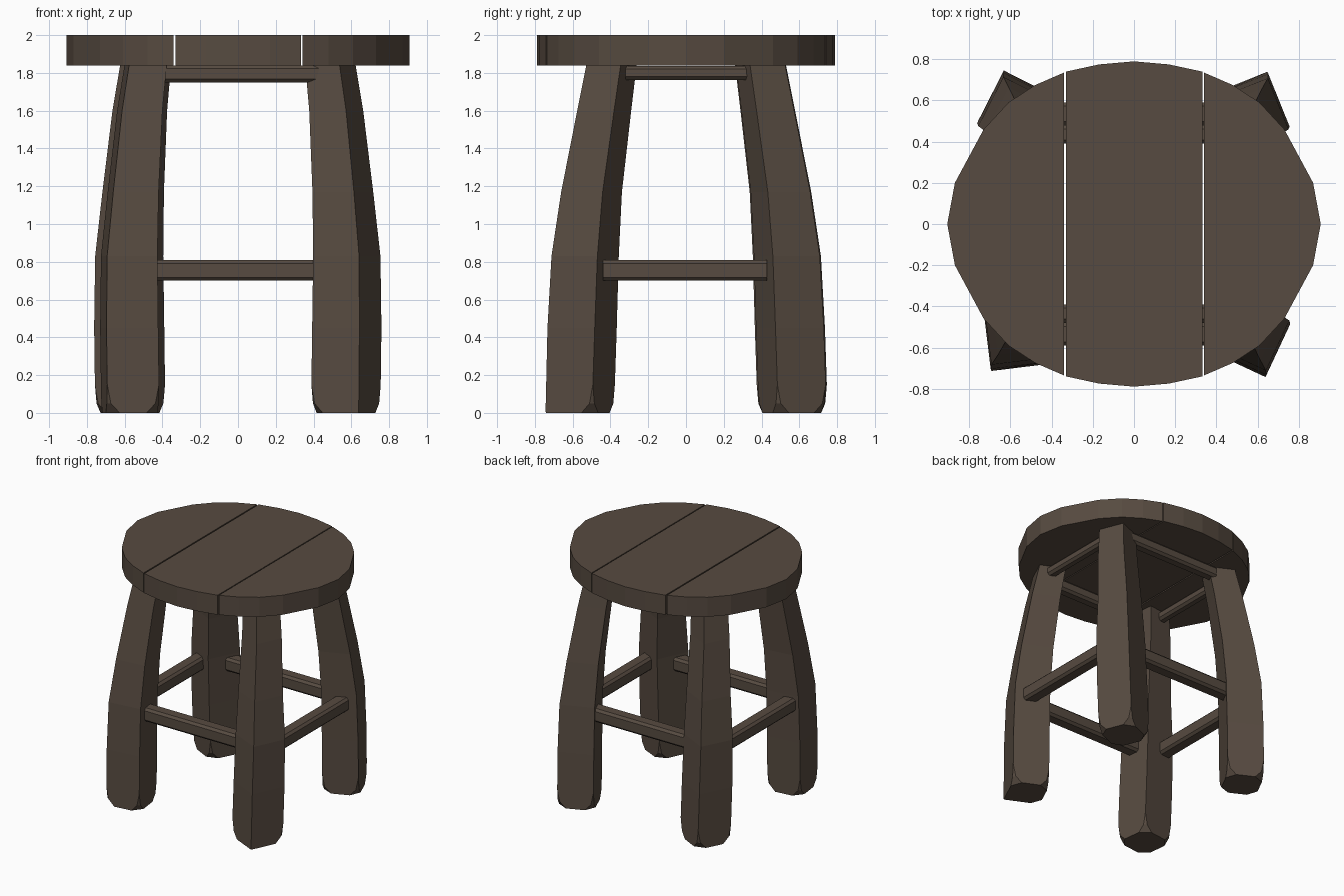
import bpy, bmesh, math
from mathutils import Vector

if "Cube" in bpy.data.objects:
    bpy.data.objects.remove(bpy.data.objects["Cube"])

wood = bpy.data.materials.new("dark brown wood")
wood.diffuse_color = (0.095, 0.070, 0.052, 1)
wood.use_nodes = True
wood.node_tree.nodes["Principled BSDF"].inputs["Base Color"].default_value = wood.diffuse_color


def finish(name, bm):
    bmesh.ops.recalc_face_normals(bm, faces=bm.faces)
    me = bpy.data.meshes.new(name)
    bm.to_mesh(me)
    bm.free()
    me.materials.append(wood)
    ob = bpy.data.objects.new(name, me)
    bpy.context.collection.objects.link(ob)
    return ob


def prism(name, pts, direction):
    bm = bmesh.new()
    a = [bm.verts.new(p) for p in pts]
    b = [bm.verts.new(Vector(p) + Vector(direction)) for p in pts]
    bm.faces.new(a)
    bm.faces.new(b)
    n = len(pts)
    for i in range(n):
        j = (i + 1) % n
        bm.faces.new((a[i], a[j], b[j], b[i]))
    return finish(name, bm)


# Seat: three planks cut from a rough oval
def plank(name, half):
    prism(name, [(x, y, 1.84) for x, y in half], (0, 0, 0.16))


mid = [(-0.331, 0.74), (-0.17, 0.775), (0, 0.79), (0.17, 0.775), (0.333, 0.74)]
plank("seat_middle_plank", mid + [(x, -y) for x, y in reversed(mid)])
side = [(0.341, 0.735), (0.48, 0.675), (0.61, 0.59), (0.73, 0.46), (0.87, 0.2), (0.907, 0)]
side = side + [(x, -y) for x, y in reversed(side[:-1])]
plank("seat_right_plank", side)
plank("seat_left_plank", [(-x, y) for x, y in side])

# Legs: square section, bowed inwards towards the seat (z, x, y, width)
RINGS = [(0.15, 0.572, 0.560, 0.276), (0.45, 0.576, 0.550, 0.276),
         (0.83, 0.576, 0.534, 0.268), (1.17, 0.555, 0.500, 0.242),
         (1.60, 0.520, 0.433, 0.215), (1.85, 0.488, 0.393, 0.200)]


def leg(name, sx, sy, angle, sharp_outer=False):
    bm = bmesh.new()
    t = math.radians(angle)

    def corners(x, y, w):
        out = []
        for cx, cy in ((1, 1), (-1, 1), (-1, -1), (1, -1)):
            px, py = cx * w / 2, cy * w / 2
            out.append(Vector((sx * (x + px * math.cos(t) - py * math.sin(-t) * -1),
                               sy * (y + px * math.sin(t) + py * math.cos(t)), 0)))
        return out

    # the outer face turns towards the side, mirrored by sx and sy
    t = math.radians(angle)
    rings, flat = [], corners(*RINGS[0][1:])
    keep = [0.08 if (sharp_outer and i == 0) else 1 for i in range(4)]
    for k, (z, x, y, w) in enumerate(RINGS):
        ring = []
        for i, c in enumerate(corners(x, y, w)):
            zz = z * keep[i] if k == 0 else z
            ring.append(bm.verts.new((c.x, c.y, zz)))
        rings.append(ring)
    for a, b in zip(rings[1:], rings[2:]):
        for i in range(4):
            j = (i + 1) % 4
            bm.faces.new((a[i], a[j], b[j], b[i]))
    bm.faces.new(rings[-1])

    # rounded-off foot corners
    def foot(i, j):
        d = flat[j] - flat[i]
        p1 = flat[i] + d * 0.07 * keep[i]
        p2 = flat[i] + d * 0.24 * keep[i]
        return (bm.verts.new((p1.x, p1.y, 0.05 * keep[i])),
                bm.verts.new((p2.x, p2.y, 0)))

    nxt = [foot(i, (i + 1) % 4) for i in range(4)]
    prv = [foot(i, (i - 1) % 4) for i in range(4)]
    low, up = rings[0], rings[1]
    base = []
    for i in range(4):
        j = (i + 1) % 4
        bm.faces.new((up[i], low[i], nxt[i][0], nxt[i][1],
                      prv[j][1], prv[j][0], low[j], up[j]))
        bm.faces.new((low[i], prv[i][0], nxt[i][0]))
        bm.faces.new((prv[i][0], prv[i][1], nxt[i][1], nxt[i][0]))
        base += [prv[i][1], nxt[i][1]]
    bm.faces.new(base)
    finish(name, bm)


leg("front_right_leg", 1, -1, 25, True)
leg("back_right_leg", 1, 1, 22)
leg("back_left_leg", -1, 1, 27)
leg("front_left_leg", -1, -1, 7)


# Rungs: square bars with chamfered edges
def rung(name, axis, lo, hi, offset, z, size):
    h, c = size / 2, size / 2 - 0.018
    sec = [(h, c), (c, h), (-c, h), (-h, c), (-h, -c), (-c, -h), (c, -h), (h, -c)]
    if axis == "x":
        pts, d = [(lo, offset + u, z + v) for u, v in sec], (hi - lo, 0, 0)
    else:
        pts, d = [(offset + u, lo, z + v) for u, v in sec], (0, hi - lo, 0)
    prism(name, pts, d)


for s, fb, lr in ((-1, "front", "left"), (1, "back", "right")):
    rung(fb + "_lower_rung", "x", -0.45, 0.45, s * 0.535, 0.755, 0.11)
    rung(lr + "_lower_rung", "y", -0.44, 0.43, s * 0.645, 0.755, 0.11)
    rung(fb + "_upper_rung", "x", -0.40, 0.43, s * 0.435, 1.795, 0.09)
    rung(lr + "_upper_rung", "y", -0.32, 0.35, s * 0.53, 1.80, 0.075)
